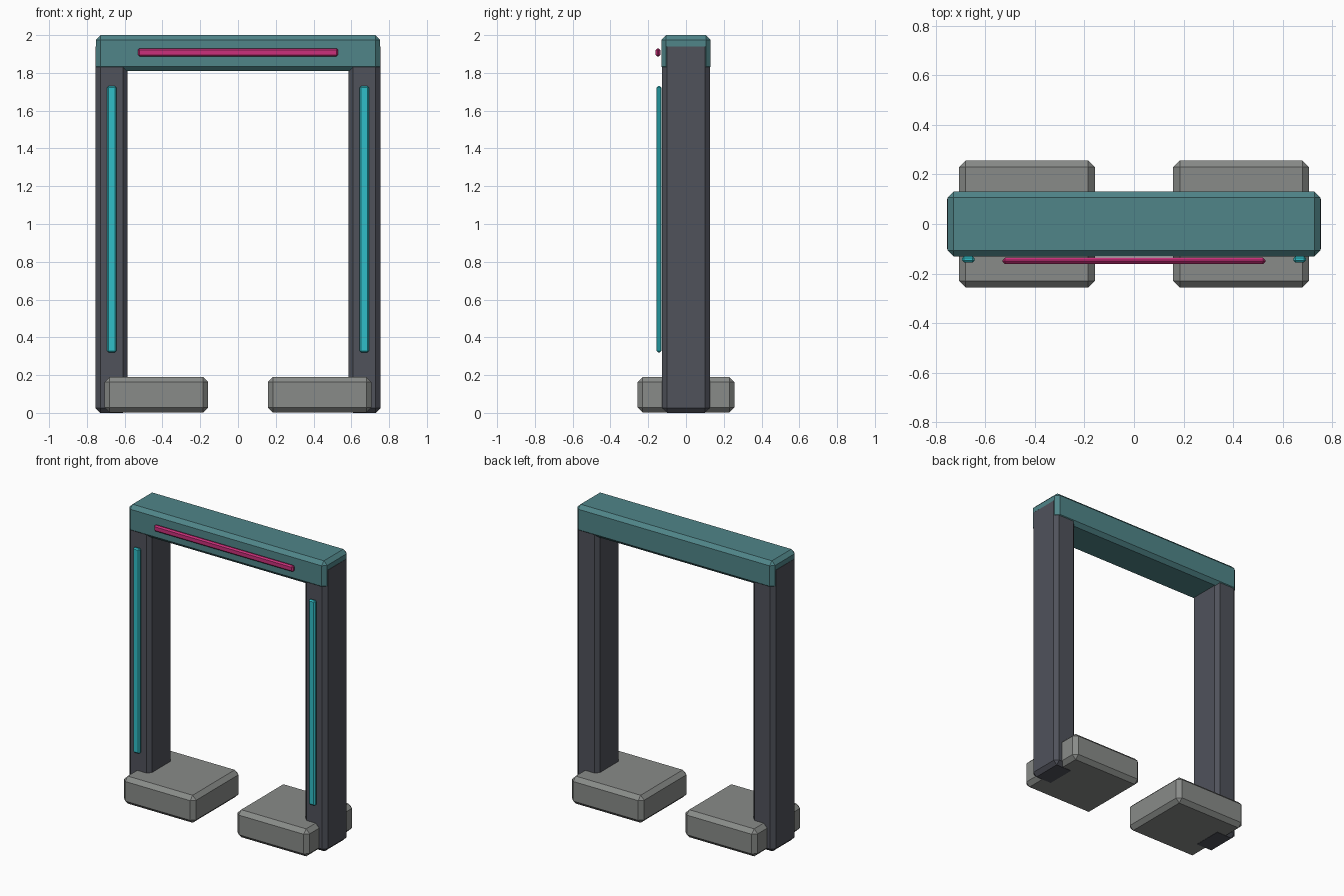
import bpy
import bmesh
from mathutils import Vector

default = bpy.data.objects.get("Cube")
if default:
    bpy.data.objects.remove(default, do_unlink=True)


def make_material(name, rgb):
    mat = bpy.data.materials.new(name)
    mat.use_nodes = True
    mat.diffuse_color = (*rgb, 1)
    mat.node_tree.nodes["Principled BSDF"].inputs["Base Color"].default_value = (*rgb, 1)
    return mat


teal = make_material("muted teal", (0.08, 0.235, 0.25))
slate = make_material("dark slate", (0.08, 0.085, 0.105))
grey = make_material("warm grey", (0.25, 0.26, 0.25))
cyan = make_material("bright cyan", (0.03, 0.52, 0.58))
magenta = make_material("hot magenta", (0.6, 0.03, 0.2))


def chamfered_box(name, low, high, chamfer, mat):
    """Box between two corners with a flat one-segment chamfer on all edges."""
    low, high = Vector(low), Vector(high)
    size, centre = high - low, (low + high) / 2
    bm = bmesh.new()
    bmesh.ops.create_cube(bm, size=1)
    bmesh.ops.scale(bm, vec=size, verts=bm.verts)
    mesh = bpy.data.meshes.new(name)
    bm.to_mesh(mesh)
    bm.free()
    mesh.materials.append(mat)
    obj = bpy.data.objects.new(name, mesh)
    obj.location = centre
    bpy.context.collection.objects.link(obj)
    bevel = obj.modifiers.new("Chamfer", "BEVEL")
    bevel.width = chamfer
    bevel.segments = 1
    return obj


def mirrored_pair(name, low, high, chamfer, mat):
    """The same box on the left (+x) and the right (-x)."""
    chamfered_box("left_" + name, low, high, chamfer, mat)
    chamfered_box("right_" + name, (-high[0], *low[1:]), (-low[0], *high[1:]), chamfer, mat)


# Uprights, their feet and the light strips on the front
mirrored_pair("post", (0.585, -0.126, 0), (0.754, 0.126, 1.965), 0.025, slate)
mirrored_pair("foot", (0.158, -0.256, 0.001), (0.706, 0.256, 0.19), 0.027, grey)
mirrored_pair("light_strip", (0.643, -0.155, 0.32), (0.693, -0.13, 1.73), 0.008, cyan)

# Crossbeam and its light bar
chamfered_box("crossbeam", (-0.753, -0.131, 1.81), (0.753, 0.131, 2), 0.025, teal)
chamfered_box("crossbeam_light", (-0.53, -0.161, 1.887), (0.53, -0.136, 1.93), 0.009, magenta)
